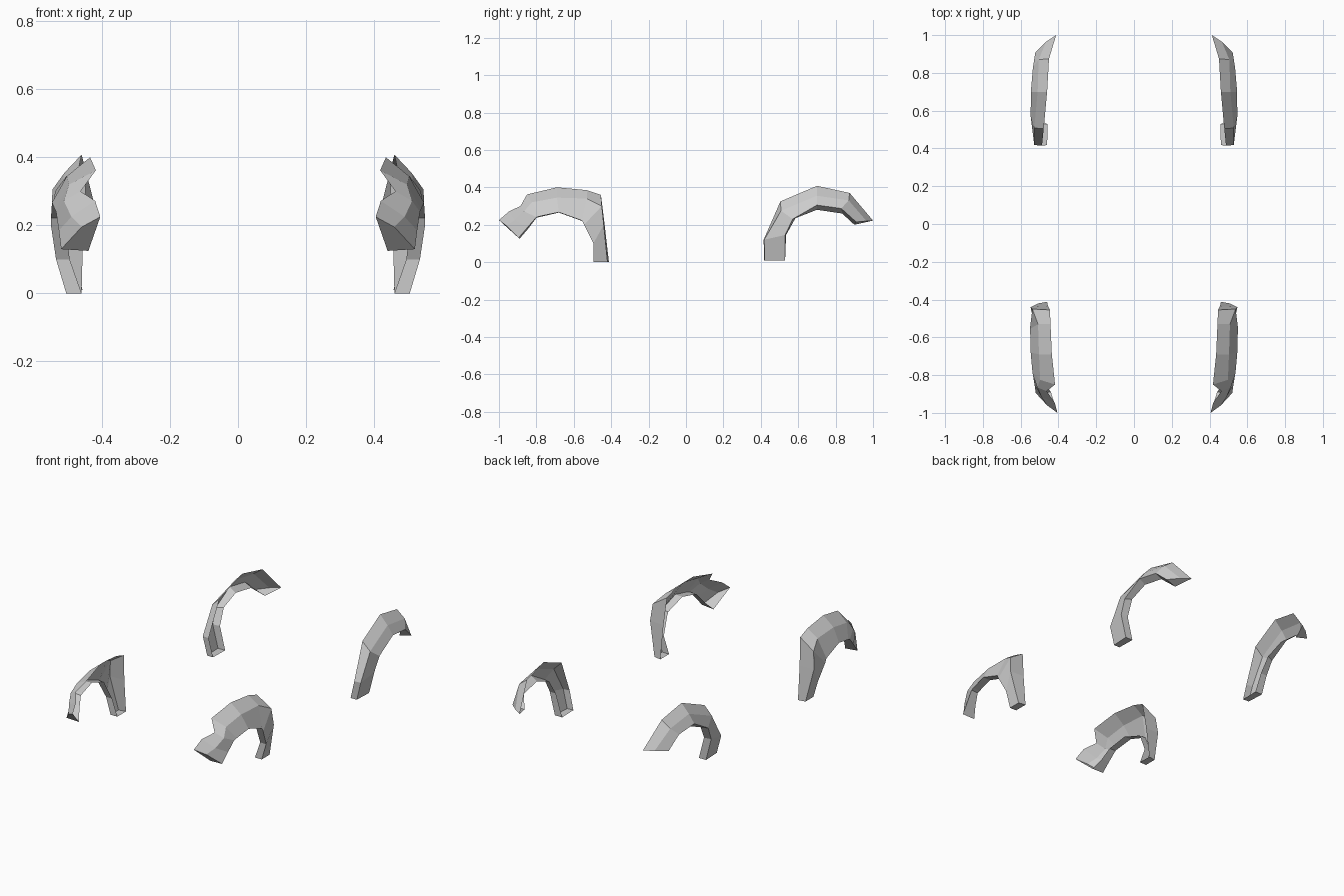
import bpy, bmesh

# Each fender is a row of cross-sections along the arch:
# (top edge, ridge, outer rim, inner lip)
FRONT = [
    [(.405, -1.0, .225), (.46, -.96, .195), (.52, -.895, .13), (.44, -.89, .125)],
    [(.42, -.945, .272), (.49, -.915, .225), (.527, -.848, .185), (.47, -.843, .18)],
    [(.463, -.885, .30), (.512, -.865, .272), (.535, -.80, .24), (.49, -.80, .237)],
    [(.418, -.85, .362), (.497, -.825, .32), (.538, -.78, .246), (.492, -.78, .242)],
    [(.435, -.69, .40), (.503, -.69, .345), (.547, -.68, .267), (.50, -.68, .265)],
    [(.442, -.53, .385), (.508, -.53, .34), (.55, -.555, .222), (.507, -.555, .22)],
    [(.445, -.455, .36), (.538, -.45, .30), (.55, -.545, .20), (.507, -.545, .20)],
    [(.455, -.435, .20), (.548, -.44, .20), (.535, -.495, .10), (.495, -.495, .10)],
    [(.46, -.412, .0), (.505, -.42, .0), (.505, -.495, .0), (.46, -.495, .0)],
]
REAR = [
    [(.46, .418, .01), (.50, .42, .01), (.505, .53, .01), (.457, .53, .01)],
    [(.487, .415, .12), (.528, .418, .12), (.54, .53, .145), (.495, .535, .145)],
    [(.478, .505, .325), (.528, .508, .275), (.547, .57, .23), (.505, .585, .235)],
    [(.46, .70, .408), (.51, .70, .355), (.546, .70, .305), (.505, .70, .28)],
    [(.45, .875, .37), (.505, .87, .33), (.535, .83, .287), (.498, .835, .26)],
    [(.412, 1.0, .222), (.465, .965, .22), (.522, .91, .215), (.45, .90, .20)],
]


def fender(name, sections, side):
    """Open shell lofted through the sections, capped at both ends."""
    bm = bmesh.new()
    rows = [[bm.verts.new((x * side, y, z)) for x, y, z in s] for s in sections]
    for a, b in zip(rows, rows[1:]):
        for i in range(3):
            bm.faces.new((a[i], a[i + 1], b[i + 1], b[i]))
    bm.faces.new(rows[0])
    bm.faces.new(rows[-1][::-1])
    bmesh.ops.recalc_face_normals(bm, faces=bm.faces)
    # make sure the outer rim strip faces away from the centre
    bm.normal_update()
    rim = max(bm.faces, key=lambda f: abs(f.calc_center_median().x))
    if rim.normal.x * side < 0:
        bmesh.ops.reverse_faces(bm, faces=bm.faces)
    mesh = bpy.data.meshes.new(name)
    bm.to_mesh(mesh)
    bm.free()
    ob = bpy.data.objects.new(name, mesh)
    bpy.context.collection.objects.link(ob)


# Four wheel-arch fenders, mirrored left and right
for side, label in ((1, "right"), (-1, "left")):
    fender(f"front_fender_{label}", FRONT, side)
    fender(f"rear_fender_{label}", REAR, side)
